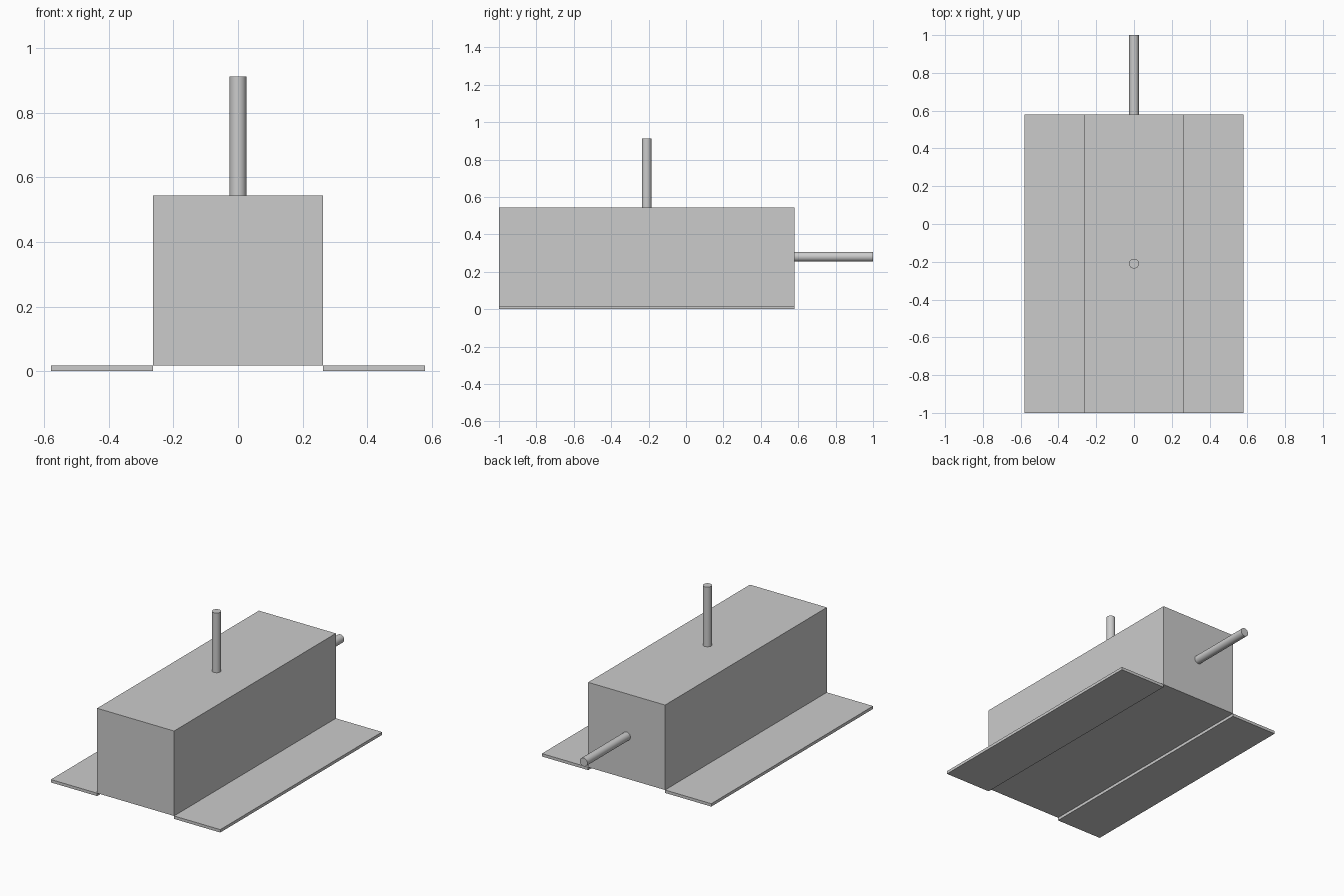
import bpy
from math import pi

if "Cube" in bpy.data.objects:
    bpy.data.objects.remove(bpy.data.objects["Cube"])

BODY_W, FLANGE_X, T = 0.263, 0.579, 0.018
Y0, Y1, TOP = -1.0, 0.58, 0.543
ROD_R = 0.026


def box(name, lo, hi):
    bpy.ops.mesh.primitive_cube_add(size=1, location=[(a + b) / 2 for a, b in zip(lo, hi)])
    ob = bpy.context.object
    ob.name = name
    ob.scale = [b - a for a, b in zip(lo, hi)]
    bpy.ops.object.transform_apply(location=False, rotation=False, scale=True)
    return ob


def rod(name, centre, length, rotation=(0, 0, 0)):
    bpy.ops.mesh.primitive_cylinder_add(vertices=32, radius=ROD_R, depth=length,
                                        location=centre, rotation=rotation)
    bpy.context.object.name = name
    bpy.ops.object.shade_smooth_by_angle()


# Main housing, raised by the flange thickness
box("housing", (-BODY_W, Y0, T), (BODY_W, Y1, TOP))

# Thin mounting flanges along both lower edges
box("right_flange", (BODY_W, Y0, 0), (FLANGE_X, Y1, T))
box("left_flange", (-FLANGE_X, Y0, 0), (-BODY_W, Y1, T))

# Upright rod on top and horizontal rod at the back
rod("top_rod", (0, (Y0 + Y1) / 2, (TOP + 0.912) / 2), 0.912 - TOP)
rod("back_rod", (0, (Y1 + 1) / 2, (T + TOP) / 2), 1 - Y1, (pi / 2, 0, 0))
